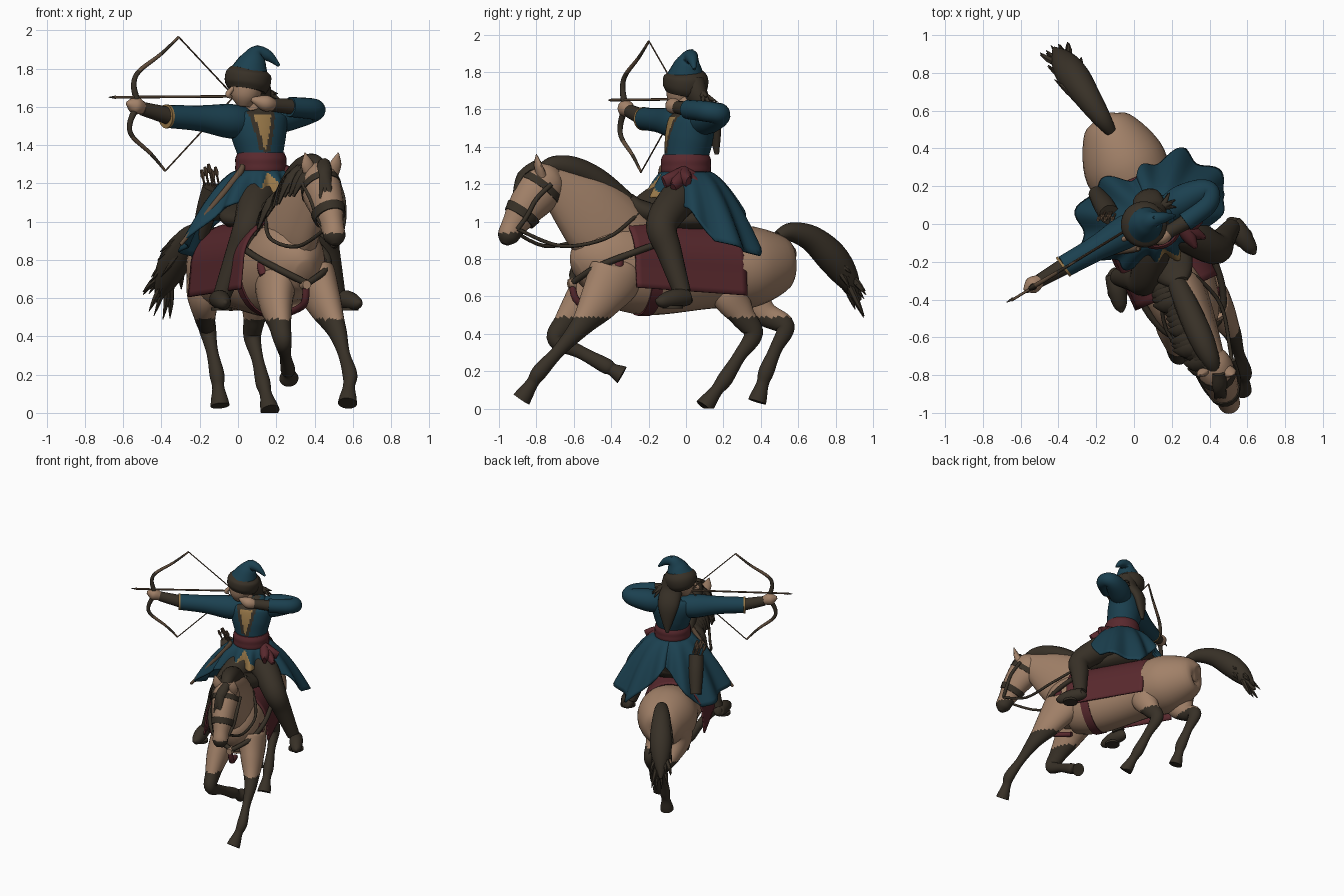
import bpy, bmesh, math, random
from mathutils import Vector as V

if "Cube" in bpy.data.objects:
    bpy.data.objects.remove(bpy.data.objects["Cube"])

random.seed(4)
S = V((.917, .4, 0))      # horse's left
F = V((.4, -.917, 0))     # horse's forward
Z = V((0, 0, 1))
BOWN = V((.5, -.87, 0))   # normal of the bow plane


def material(name, *rgb):
    m = bpy.data.materials.new(name)
    m.diffuse_color = (*rgb, 1)
    m.use_nodes = True
    m.node_tree.nodes["Principled BSDF"].inputs["Base Color"].default_value = m.diffuse_color
    return m


TAN = material("tan hide and skin", .36, .22, .14)
DARK = material("dark brown", .039, .03, .02)
TEAL = material("teal cloth", .011, .052, .08)
RED = material("maroon cloth", .1, .022, .027)
GOLD = material("ochre lining", .31, .185, .065)
WOOD = material("brown wood", .12, .075, .045)


def build(name, verts, faces, mat):
    me = bpy.data.meshes.new(name)
    bm = bmesh.new()
    vs = [bm.verts.new((v[0], v[1], max(v[2], 0))) for v in verts]
    for f in faces:
        bm.faces.new([vs[i] for i in f])
    bmesh.ops.recalc_face_normals(bm, faces=bm.faces)
    bm.to_mesh(me)
    bm.free()
    me.materials.append(mat)
    me.shade_smooth()
    me.set_sharp_from_angle(angle=math.radians(55))
    ob = bpy.data.objects.new(name, me)
    bpy.context.collection.objects.link(ob)
    return ob


def catmull(p, steps):
    out = []
    for i in range(len(p) - 1):
        a, b, c, d = p[max(i - 1, 0)], p[i], p[i + 1], p[min(i + 2, len(p) - 1)]
        for k in range(steps):
            t = k / steps
            out.append([.5 * (2 * q + (r - o) * t + (2 * o - 5 * q + 4 * r - s) * t * t
                              + (3 * q - o - 3 * r + s) * t ** 3) for o, q, r, s in zip(a, b, c, d)])
    return out + [list(p[-1])]


def loft(name, pts, mat, side=S, n=18, steps=5):
    """Smooth skin over ellipses (x, y, z, half width along side, half depth)."""
    q = catmull([p if len(p) == 5 else (*p, p[3]) for p in pts], steps)
    verts, faces = [], []
    for i, p in enumerate(q):
        t = (V(q[min(i + 1, len(q) - 1)][:3]) - V(q[max(i - 1, 0)][:3])).normalized()
        s = (side - t * side.dot(t)).normalized()
        u = t.cross(s)
        for k in range(n):
            w = math.tau * k / n
            verts.append(V(p[:3]) + s * max(p[3], .001) * math.cos(w) + u * max(p[4], .001) * math.sin(w))
    for i in range(len(q) - 1):
        for k in range(n):
            a, b = i * n + k, i * n + (k + 1) % n
            faces.append((a, b, b + n, a + n))
    faces += [tuple(range(n)), tuple(range(len(verts) - n, len(verts)))]
    return build(name, verts, faces, mat)


def tube(name, pts, r, mat, side=Z, n=8, steps=5):
    return loft(name, [(*p, r) for p in pts], mat, side, n, steps)


def spine(pts, x0=.1, k=-.44):
    """Points (y, z, width, depth) placed on the horse's diagonal centre plane."""
    return [(x0 + k * p[0], *p) for p in pts]


def mirror(p, c=.023):
    v = (p[0] - .075) * S.x + p[1] * S.y - c
    return (p[0] - 2 * v * S.x, p[1] - 2 * v * S.y, *p[2:])


def sheet(name, f, nu, nv, mat):
    w = nv + 1
    verts = [f(i / nu, j / nv) for i in range(nu + 1) for j in range(w)]
    faces = [(i * w + j, i * w + j + 1, i * w + w + j + 1, i * w + w + j) for i in range(nu) for j in range(nv)]
    ob = build(name, verts, faces, mat)
    ob.modifiers.new("thickness", 'SOLIDIFY').thickness = .012
    return ob


def paint(ob, mat, rule):
    ob.data.materials.append(mat)
    k = len(ob.data.materials) - 1
    for p in ob.data.polygons:
        if rule(p.center):
            p.material_index = k


# horse body, neck and head
loft("horse_body", spine([(.56, .78, .03, .05), (.53, .78, .13, .14), (.34, .76, .22, .22), (.13, .745, .205, .21),
                          (-.2, .74, .21, .24), (-.4, .78, .19, .23), (-.52, .75, .14, .17), (-.58, .72, .05, .08)], .09), TAN, n=32)
loft("horse_neck", spine([(-.27, .83, .13, .2), (-.42, .96, .12, .22), (-.55, 1.08, .1, .19), (-.73, 1.22, .065, .09)]), TAN)
head = loft("horse_head", spine([(-.68, 1.27, .03, .04), (-.72, 1.235, .085, .1), (-.78, 1.17, .1, .125), (-.86, 1.07, .085, .1),
                                 (-.92, .98, .06, .07), (-.955, .915, .056, .055), (-.97, .88, .025, .02)], .115, -.41), TAN, steps=7)
paint(head, DARK, lambda c: c.z < .94)


# legs: joints from hip to hoof, one shared thickness profile, dark stockings
def leg(name, *j):
    j = [V(p) for p in j]
    j.insert(4, (j[3] + j[4]) / 2)
    j.insert(6, j[5].lerp(j[6], .5))
    j.append(j[7] + (j[7] - j[6]) * .5)
    j.insert(0, j[0] + Z * .1)
    wide = (.02, .1, .085, .057, .045, .03, .038, .031, .045, .05)
    deep = (.03, .15, .115, .07, .052, .035, .042, .034, .045, .05)
    paint(loft(name, [(*p, a, b) for p, a, b in zip(j, wide, deep)], TAN, n=24, steps=8), DARK, lambda c: c.z < .49)


leg("hind_left_leg", (.06, .28, .76), (.09, .24, .62), (.085, .3, .5), (.075, .36, .4), (.13, .21, .16), (.16, .12, .04))
leg("hind_right_leg", (-.15, .33, .75), (-.18, .33, .62), (-.175, .42, .51), (-.16, .53, .44), (-.11, .43, .2), (-.097, .39, .07))
leg("front_left_leg", (.39, -.37, .73), (.45, -.46, .58), (.5, -.54, .47), (.525, -.59, .41), (.585, -.78, .2), (.575, -.86, .08))
leg("front_right_leg", (.2, -.44, .7), (.2, -.54, .58), (.22, -.64, .46), (.235, -.69, .37), (.26, -.43, .23), (.265, -.36, .19))

# ears, mane, forelock, tail
for nm, x, tip in (("left", .495, .525), ("right", .375, .35)):
    loft(nm + "_ear", [(x, -.77, 1.24, .028), ((x + tip) / 2, -.79, 1.3, .034, .02), (tip, -.8, 1.36, .003)], TAN, n=10)
crest = spine([(-.78, 1.27, .03), (-.71, 1.3, .05), (-.61, 1.285, .065), (-.48, 1.225, .065), (-.34, 1.12, .055), (-.22, 1.03, .03)], .09)
loft("mane", crest, DARK, n=14)
for i, c in enumerate(catmull(crest, 5)[3:]):
    p, j = V(c[:3]), random.uniform(.85, 1.2)
    a, b = p - S * .09 * j - Z * .06, p - S * .135 * j - Z * .17 * j - F * .03
    loft(f"mane_lock_{i}", [(*p, .04), (*a, .042, .02), (*b, .008)], DARK, side=F, n=8, steps=3)
for i in range(3):
    loft(f"forelock_{i}", [(.45, -.79, 1.3, .035), (.455, -.88, 1.25, .035, .02), (.43 + .03 * i, -.925, 1.12, .006)], DARK, n=8)
tail = spine([(.49, .92, .03), (.56, .945, .05), (.67, .91, .07), (.78, .81, .085), (.86, .7, .065), (.93, .58, .01)], .21, -.68)
loft("tail", tail, DARK)
for i in range(44):
    k = random.randint(2, 4)
    p, q = V(tail[k][:3]), V(tail[k + 1][:3])
    o = S * random.uniform(-.075, .075) + Z * random.uniform(-.07, .04)
    e = q + o * 1.35 + (q - p) * random.uniform(-.2, .25)
    e.y = min(e.y, .99)
    loft(f"tail_strand_{i}", [(*(p + o * .5), .02), (*((p + q) / 2 + o), .016), (*e, .002)], DARK, n=6, steps=2)

# bridle, reins, breast strap, girth
loft("noseband", spine([(-.868, 1.055, .09, .104), (-.893, 1.018, .081, .092)], .115, -.41), DARK, steps=1)
loft("browband", spine([(-.762, 1.195, .1, .124), (-.785, 1.163, .105, .13)], .115, -.41), DARK, steps=1)
cheek = [(.525, -.72, 1.2), (.55, -.8, 1.12), (.555, -.85, 1.03), (.545, -.9, .96)]
rein = [cheek[-1], (.51, -.67, .87), (.46, -.43, .91), (.33, -.28, 1.02), (.22, -.23, 1.08)]
breast = [(.39, -.1, .9), (.465, -.32, .82), (.46, -.49, .75), (.355, -.61, .67)]
for nm, f in (("left", lambda p: p), ("right", mirror)):
    tube(nm + "_cheek_strap", [f(p) for p in cheek], .013, DARK, side=S)
    tube(nm + "_rein", [f(p) for p in rein], .01, DARK)
    tube(nm + "_breast_strap", [f(p) for p in breast], .018, DARK)
    loft(nm + "_tassel", [f(p) for p in ((.43, -.35, .82, .012), (.45, -.36, .77, .028), (.46, -.38, .72, .022))], RED, n=8)
tube("chest_strap", [breast[-1], (.345, -.575, .57), (.27, -.42, .525)], .02, RED, side=S)
loft("strap_boss", [(.35, -.59, .67, .03), (.36, -.63, .67, .022)], TAN, steps=1)
loft("girth", spine([(-.26, .745, .217, .248), (-.2, .745, .217, .25)], .09), RED, n=32, steps=1)


# saddle blanket, saddle, rolled pack
def blanket(s, t):
    c = V((.235, -.36, .785)).lerp(V((-.035, .23, .75)), s)
    a = (t - .5) * 2.7
    th = max(-1, min(1, a)) * math.pi / 2
    drop = max(0, abs(a) - 1) * (.39 + .02 * s)
    return c + S * (.235 * math.sin(th) + math.copysign(.1, a) * drop) + Z * (.24 * math.cos(th) - drop)


sheet("saddle_blanket", blanket, 20, 40, RED)
loft("saddle", spine([(-.31, 1.13, .05, .03), (-.25, 1.06, .11, .06), (-.08, 1.01, .16, .06), (.1, 1.03, .17, .07),
                      (.19, 1.12, .06, .03)]), DARK)
tube("saddle_roll", [V((.05, .15, 1.06)) + S * w for w in (-.23, 0, .13)], .055, DARK, n=14)

# rider's legs, boots and stirrups, mirrored
limb = [(.17, 0, 1.14, .1), (.28, -.05, 1.11, .1), (.425, -.13, .98, .085), (.465, -.09, .84, .068), (.515, -.02, .62, .047)]
boot = [(.52, .03, .6, .02), (.525, .01, .595, .042), (.57, -.06, .59, .05), (.62, -.13, .575, .035), (.64, -.16, .58, .008)]
for nm, f in (("left", lambda p: p), ("right", lambda p: mirror(p, .07))):
    loft(nm + "_trouser_leg", [f(p) for p in limb], DARK, side=F)
    loft(nm + "_boot", [f(p) for p in boot], DARK)
    loft(nm + "_stirrup", [f((.575, -.07, z, .055)) for z in (.535, .552)], DARK, steps=1)

# torso with dark collar and ochre shirt opening
torso = loft("coat_torso", [(.12, 0, 1.2, .125), (.12, 0, 1.32, .115), (.11, .015, 1.44, .145, .125), (.1, .03, 1.54, .165, .115),
                            (.1, .03, 1.595, .11, .085), (.09, .02, 1.63, .05)], TEAL, n=96, steps=12)


def vee(c, extra):
    d = c - V((.11, .015, 0))
    return d.dot(F) > 0 and c.z > 1.37 and abs(d.dot(S) + .02) < (c.z - 1.36) * .24 + extra


paint(torso, DARK, lambda c: vee(c, .024))
paint(torso, GOLD, lambda c: vee(c, 0) and c.z < 1.56)
loft("waist_sash", [(.12, 0, 1.24 + .03 * i, .134 - .012 * (i in (0, 4))) for i in range(5)], RED, n=28)
for i in range(5):
    w = i * .8 - 1.6
    e = V((.25, -.03, 1.26)) + S * .11 * math.cos(w * .8) + F * -.11 * math.sin(w) - Z * (.05 + .035 * (i % 2))
    loft(f"sash_end_{i}", [(.24, -.01, 1.27, .03), (*e.lerp(V((.26, -.02, 1.26)), .5), .036), (*e, .034, .015)], RED, side=Z, n=10)

# flared coat skirt: hem given as (angle from forward, reach, height)
HEM = [(0, .2, 1.13), (30, .2, 1.13), (70, .3, 1.07), (90, .42, .9), (135, .41, .82), (180, .27, 1.12)]


def skirt(s, t):
    d = (s - .5) * 360
    k = next(i for i in range(5) if abs(d) <= HEM[i + 1][0] + 1e-6)
    f = (abs(d) - HEM[k][0]) / (HEM[k + 1][0] - HEM[k][0])
    _, r1, z1 = V(HEM[k]).lerp(V(HEM[k + 1]), f)
    w = math.radians(d)
    r = .125 + (r1 - .125) * t ** .8 + .028 * t * math.sin(w * 11)
    return V((.12, 0, 1.27 + (z1 - 1.27) * t ** 1.25)) + (F * math.cos(w) + S * math.sin(w)) * r


paint(sheet("coat_skirt", skirt, 120, 18, TEAL), GOLD,
      lambda c: (c - V((.12, 0, 0))).dot(F) > .12 and abs((c - V((.12, 0, 0))).dot(S) + .02) < (1.26 - c.z) * .7)

# bow arm (straight) and draw arm (folded)
loft("bow_arm_sleeve", [(.07, .02, 1.52, .07), (-.04, -.04, 1.525, .09), (-.2, -.13, 1.54, .068), (-.37, -.225, 1.55, .06)], TEAL, side=Z)
loft("bow_arm_cuff", [(-.367, -.222, 1.55, .063), (-.378, -.23, 1.55, .063)], GOLD, side=Z, steps=1)
loft("bow_arm_bracer", [(-.37, -.225, 1.555, .046), (-.5, -.3, 1.59, .036)], DARK, side=Z, steps=2)
loft("bow_hand", [(-.49, -.295, 1.59, .028), (-.54, -.325, 1.608, .045), (-.58, -.35, 1.62, .01)], TAN, side=Z)
loft("draw_arm_sleeve", [(.17, .06, 1.53, .075), (.25, .12, 1.555, .085), (.35, .17, 1.57, .068), (.4, .165, 1.58, .055),
                         (.385, .1, 1.59, .055), (.27, .01, 1.6, .052)], TEAL, side=Z)
loft("draw_arm_bracer", [(.29, .02, 1.6, .042), (.17, -.05, 1.612, .034)], DARK, side=Z, steps=2)
loft("draw_hand", [(.19, -.04, 1.61, .028), (.14, -.07, 1.62, .042), (.07, -.08, 1.64, .01)], TAN, side=Z)

# head, hair, hat
loft("rider_neck", [(.09, .01, 1.57, .055), (.07, -.005, 1.67, .048)], TAN, steps=2)
loft("rider_head", [(.03, -.035, 1.6, .03), (.035, -.03, 1.65, .073), (.045, -.015, 1.72, .088), (.05, 0, 1.78, .07)], TAN)
loft("nose", [(-.025, -.06, 1.7, .012), (-.053, -.08, 1.665, .015), (-.035, -.068, 1.65, .008)], TAN, n=8)
loft("hair", [(.08, .03, 1.75, .085, .07), (.09, .06, 1.66, .085, .06), (.065, .14, 1.55, .075, .04), (.055, .165, 1.36, .012)], DARK)
for i in range(8):
    e = V((.19, .13, 1.63)) + V([random.uniform(-.05, .05) for _ in range(3)])
    loft(f"hair_lock_{i}", [(.11, .05, 1.7, .03), (.15, .09, 1.68, .022), (*e, .003)], DARK, n=7, steps=3)
loft("hat_fur_band", [(.045, -.01, 1.685, .1), (.05, -.005, 1.72, .12), (.055, 0, 1.775, .118), (.06, 0, 1.81, .08)], DARK, n=24)
loft("hat_crown", [(.06, 0, 1.78, .1), (.08, .01, 1.84, .072), (.105, .025, 1.88, .042), (.16, .035, 1.865, .028),
                   (.215, .045, 1.815, .008)], TEAL, side=BOWN)
loft("hat_point", [(.09, .02, 1.86, .04), (.108, .035, 1.92, .006)], TEAL, n=12)


# bow: one limb profile (height, x) used up and down, then string and arrow
def on_bow(h, x, k):
    x += .1 * h * k
    return (x, -.345 + .6 * (x + .555), 1.615 + h * k, .018 - .033 * h)


half = [(.1, -.555), (.17, -.535), (.26, -.43), (.35, -.345)]
bow = [on_bow(h, x, -1) for h, x in reversed(half)] + [on_bow(0, -.53, 1)] + [on_bow(h, x, 1) for h, x in half]
paint(loft("bow", bow, DARK, side=BOWN, n=10), WOOD,
      lambda c: abs(abs(c.z - 1.615) - .22) < .04 or abs(c.z - 1.615) > .32)
NOCK = (-.02, -.02, 1.655)
for nm, e in (("upper", bow[-1]), ("lower", bow[0])):
    tube(nm + "_bowstring", [e[:3], NOCK], .004, WOOD, side=BOWN, n=6, steps=1)
tube("arrow_shaft", [NOCK, (-.65, -.405, 1.65)], .007, WOOD, steps=1)
loft("arrow_head", [(-.64, -.395, 1.65, .009), (-.675, -.415, 1.65, .002)], DARK, side=Z, n=8, steps=1)

# quiver with spare arrows, and a slung scabbard
loft("quiver", [(-.13, .05, 1.18, .055), (-.16, .1, 1.07, .055), (-.2, .16, .92, .042)], DARK, n=14)
for i in range(5):
    o = V((.018 * (i - 2), .012 * (i % 2), .015 * (i % 3)))
    a, b = V((-.13, .06, 1.15)) + o, V((-.155, .02, 1.27)) + o
    loft(f"spare_arrow_{i}", [(*a.lerp(b, t), r) for t, r in ((0, .006), (.6, .006), (.75, .013), (1, .008))], WOOD, n=6, steps=1)
loft("scabbard", [(.02, -.13, 1.3, .01), (-.01, -.135, 1.23, .018), (-.3, -.18, .88, .01)], WOOD, side=BOWN, n=10)
